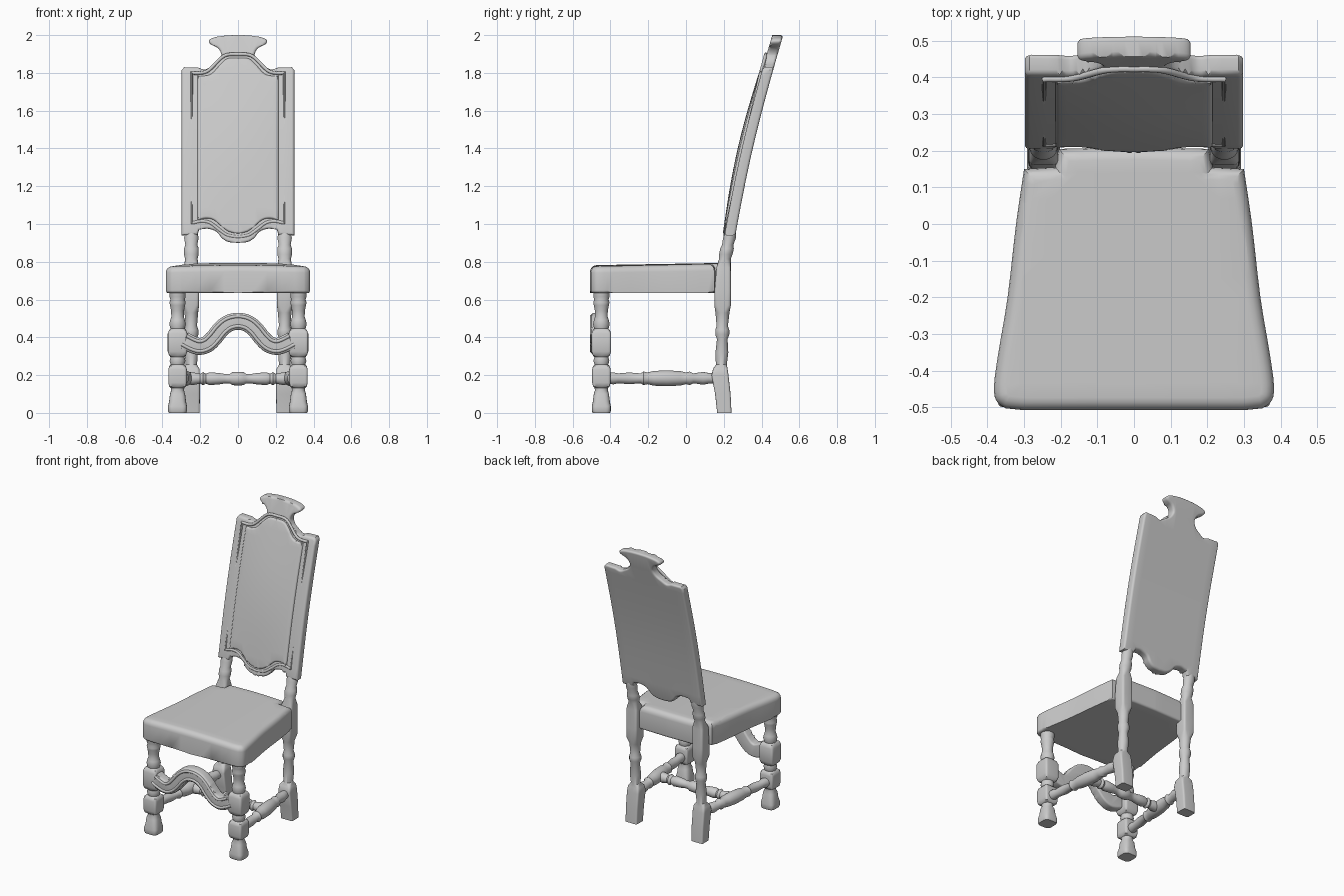
import bpy, bmesh, math
from mathutils import Vector

if "Cube" in bpy.data.objects:
    bpy.data.objects.remove(bpy.data.objects["Cube"])


def smooth(pts, n=5):
    """Catmull-Rom curve through 2D points."""
    p = [Vector(q) for q in [pts[0]] + list(pts) + [pts[-1]]]
    out = []
    for a, b, c, d in zip(p, p[1:], p[2:], p[3:]):
        for i in range(n):
            t = i / n
            out.append(0.5 * (2 * b + (c - a) * t + (2 * a - 5 * b + 4 * c - d) * t * t
                              + (3 * b - a - 3 * c + d) * t ** 3))
    return [tuple(v) for v in out] + [tuple(pts[-1])]


def mirrored(half):
    return half + [(-x, y) for x, y in reversed(half) if x > 1e-6]


def finish(name, bm):
    bmesh.ops.recalc_face_normals(bm, faces=bm.faces[:])
    me = bpy.data.meshes.new(name)
    bm.to_mesh(me)
    bm.free()
    ob = bpy.data.objects.new(name, me)
    bpy.context.collection.objects.link(ob)
    return ob


def prism(name, outline, lo, hi, bevel_lo, bevel_hi, place, cuts=10):
    """Extruded outline with rounded rims, cut into a grid and mapped by place(u, v, w)."""
    bm = bmesh.new()
    face = bm.faces.new([bm.verts.new((u, v, lo)) for u, v in outline])
    ext = bmesh.ops.extrude_face_region(bm, geom=[face], use_keep_orig=True)
    for g in ext["geom"]:
        if isinstance(g, bmesh.types.BMVert):
            g.co.z = hi
    for w, b in ((lo, bevel_lo), (hi, bevel_hi)):
        edges = [e for e in bm.edges if all(abs(v.co.z - w) < 1e-6 for v in e.verts)]
        bmesh.ops.bevel(bm, geom=edges, offset=b, offset_type='OFFSET', segments=4,
                        profile=0.5, affect='EDGES', clamp_overlap=False)
    for axis in (0, 1):
        a, b = min(p[axis] for p in outline), max(p[axis] for p in outline)
        for i in range(1, cuts):
            co, no = Vector(), Vector()
            co[axis], no[axis] = a + (b - a) * (i + 0.03) / cuts, 1
            bmesh.ops.bisect_plane(bm, geom=bm.verts[:] + bm.edges[:] + bm.faces[:],
                                   dist=1e-5, plane_co=co, plane_no=no)
    for v in bm.verts:
        v.co = place(*v.co)
    return finish(name, bm)


def loft(name, rows, axis, n=32):
    """Turned or squared spindle: rows of (centre, radius a, radius b, exponent)."""
    bm = bmesh.new()
    rings = []
    for c, ra, rb, e in rows:
        ring = []
        for i in range(n):
            t = 2 * math.pi * i / n
            p = [math.copysign(abs(f(t)) ** (2 / e), f(t)) for f in (math.cos, math.sin)]
            off = [p[0] * ra, p[1] * rb]
            off.insert(axis, 0)
            ring.append(bm.verts.new(Vector(c) + Vector(off)))
        rings.append(ring)
    for r, s in zip(rings, rings[1:]):
        for i in range(n):
            j = (i + 1) % n
            bm.faces.new((r[i], r[j], s[j], s[i]))
    bm.faces.new(rings[0])
    bm.faces.new(rings[-1])
    return finish(name, bm)


def tube(name, pts, r, cyclic):
    cu = bpy.data.curves.new(name, 'CURVE')
    cu.dimensions, cu.bevel_depth, cu.bevel_resolution = '3D', r, 3
    sp = cu.splines.new('POLY')
    sp.points.add(len(pts) - 1)
    for q, p in zip(sp.points, pts):
        q.co = (*p, 1)
    sp.use_cyclic_u = cyclic
    ob = bpy.data.objects.new(name, cu)
    bpy.context.collection.objects.link(ob)
    bpy.ops.object.select_all(action='DESELECT')
    ob.select_set(True)
    bpy.context.view_layer.objects.active = ob
    bpy.ops.object.convert(target='MESH')


# Seat: tapered cushion with notches for the back posts
seat_half = [(0, -.508), (.3, -.508)] + smooth(
    [(.35, -.503), (.376, -.482), (.382, -.44), (.37, -.35), (.345, -.2), (.322, 0), (.30, .15)], 3) \
    + [(.215, .155), (.205, .205), (0, .21)]


def seat_place(u, v, w):
    k = (w - .635) / .145
    crown = .008 * (1 - (u / .38) ** 2) + .012 * (v + .5) / .7
    return Vector((u, v, w + k * (crown - .006)))


prism("seat", mirrored(seat_half), .635, .78, .014, .034, seat_place)


# Leaning back: slab, padded panel and moulding share one bowed lean
def lean(z):
    t = z - .95
    bow = .013 * math.sin(math.pi * min(max(t / .88, 0), 1))
    return .235 + .23 * t - bow + .06 * max(0, z - 1.83)


back_half = smooth([(0, .90), (.05, .905), (.085, .925), (.115, .96), (.16, .975), (.205, .97)]) \
    + [(.215, .943), (.298, .94), (.298, 1.815), (.285, 1.83)] \
    + smooth([(.21, 1.828), (.175, 1.818), (.14, 1.836), (.105, 1.86), (.088, 1.895), (.105, 1.93),
              (.145, 1.952), (.153, 1.972), (.125, 1.988), (.06, 1.998), (0, 2.0)], 4)
prism("back_panel", mirrored(back_half), -.03, .028, .014, .014,
      lambda u, v, w: Vector((u, lean(v) + w, v)))

pad_half = smooth([(0, .95), (.05, .96), (.09, .99), (.13, 1.022), (.17, 1.03), (.215, 1.02)]) \
    + smooth([(.215, 1.785), (.175, 1.785), (.135, 1.80), (.065, 1.872), (0, 1.88)])


def pad_place(u, v, w):
    bulge = .012 * max(0, 1 - (u / .215) ** 2) * max(0, math.sin(math.pi * (v - .95) / .93))
    return Vector((u, lean(v) + w - (bulge if w < -.03 else 0), v))


prism("back_padding", mirrored(pad_half), -.040, -.02, .012, .002, pad_place, 14)
tube("back_moulding", [(x * 1.14, lean(z) - .029, 1.42 + (z - 1.42) * 1.04)
                       for x, z in ((x, 1.42 + (z - 1.42)) for x, z in mirrored(pad_half))], .009, True)

# Front legs: (z, radius, squareness)
FRONT = [(0, .046, 4), (.01, .05, 4), (.035, .05, 4), (.06, .045, 3), (.1, .04, 3), (.12, .034, 2),
         (.133, .036, 2), (.14, .044, 8), (.16, .049, 8), (.23, .049, 8), (.248, .044, 8),
         (.255, .036, 2), (.275, .042, 2), (.295, .037, 2), (.303, .044, 8), (.325, .052, 8),
         (.42, .052, 8), (.44, .044, 8), (.446, .038, 2), (.47, .044, 2), (.492, .039, 2),
         (.51, .033, 2), (.54, .034, 2), (.57, .04, 2), (.585, .043, 2), (.6, .038, 2),
         (.615, .043, 2), (.65, .043, 2)]
# Back legs: (z, y, radius x, radius y, squareness)
BACK = [(0, .203, .044, .038, 8), (.1, .195, .045, .041, 8), (.2, .18, .045, .045, 8),
        (.235, .182, .042, .038, 6), (.255, .187, .03, .029, 2), (.32, .19, .035, .034, 2),
        (.39, .192, .029, .028, 2), (.415, .192, .037, .037, 2), (.44, .192, .037, .037, 2),
        (.46, .192, .03, .03, 2), (.53, .193, .036, .037, 2), (.57, .194, .041, .044, 6),
        (.64, .194, .041, .044, 6), (.77, .199, .04, .038, 6), (.815, .206, .033, .031, 2),
        (.84, .211, .039, .036, 2), (.87, .217, .039, .036, 2), (.89, .221, .032, .03, 2),
        (.925, .23, .038, .034, 2), (.96, .237, .034, .028, 2), (1.0, .245, .03, .02, 2)]
# Side stretchers: (y, radius)
SIDE = [(-.42, .026), (-.385, .032), (-.36, .026), (-.3, .031), (-.24, .026), (-.225, .036),
        (-.205, .031), (-.17, .039), (-.1, .042), (-.03, .038), (0, .031), (.02, .036),
        (.04, .026), (.09, .034), (.12, .028), (.17, .026)]
for s, side in ((-1, "left"), (1, "right")):
    loft("front_leg_" + side, [((s * .32, -.448, z), r, r, e) for z, r, e in FRONT], 2)
    loft("back_leg_" + side, [((s * .247, y, z), a, b, e) for z, y, a, b, e in BACK], 2)
    loft("side_stretcher_" + side,
         [((s * (.32 - .07 * (y + .42) / .59), y, .183), r, r, 2) for y, r in SIDE], 1)

# Cross stretcher joining the side stretchers
CROSS = [(0, .036), (.03, .034), (.042, .026), (.07, .025), (.1, .03), (.15, .034), (.17, .026),
         (.185, .035), (.2, .026), (.24, .034), (.285, .026)]
loft("cross_stretcher", [((x, -.1, .181), r, r, 2) for x, r in
                         [(-x, r) for x, r in reversed(CROSS[1:])] + CROSS], 0)

# Arched front stretcher with two raised beads
wave = [(0, .485), (.05, .474), (.09, .443), (.125, .4), (.16, .366), (.2, .352), (.24, .362), (.285, .385)]
path = smooth([(-x, z) for x, z in reversed(wave[1:])] + wave, 4)


def offset(d):
    out = []
    for i, p in enumerate(path):
        t = Vector(path[min(i + 1, len(path) - 1)]) - Vector(path[max(i - 1, 0)])
        out.append(tuple(Vector(p) + d * Vector((-t.y, t.x)).normalized()))
    return out


prism("front_stretcher", offset(-.045) + offset(.045)[::-1], -.5, -.435, .012, .012,
      lambda u, v, w: Vector((u, w, v)), 2)
for d, name in ((.026, "upper"), (-.026, "lower")):
    tube("front_stretcher_bead_" + name, [(x, -.499, z) for x, z in offset(d)], .009, False)

# Smooth shading with crisp edges
bpy.ops.object.select_all(action='SELECT')
bpy.context.view_layer.objects.active = bpy.context.selected_objects[0]
bpy.ops.object.shade_smooth_by_angle(angle=math.radians(40))
